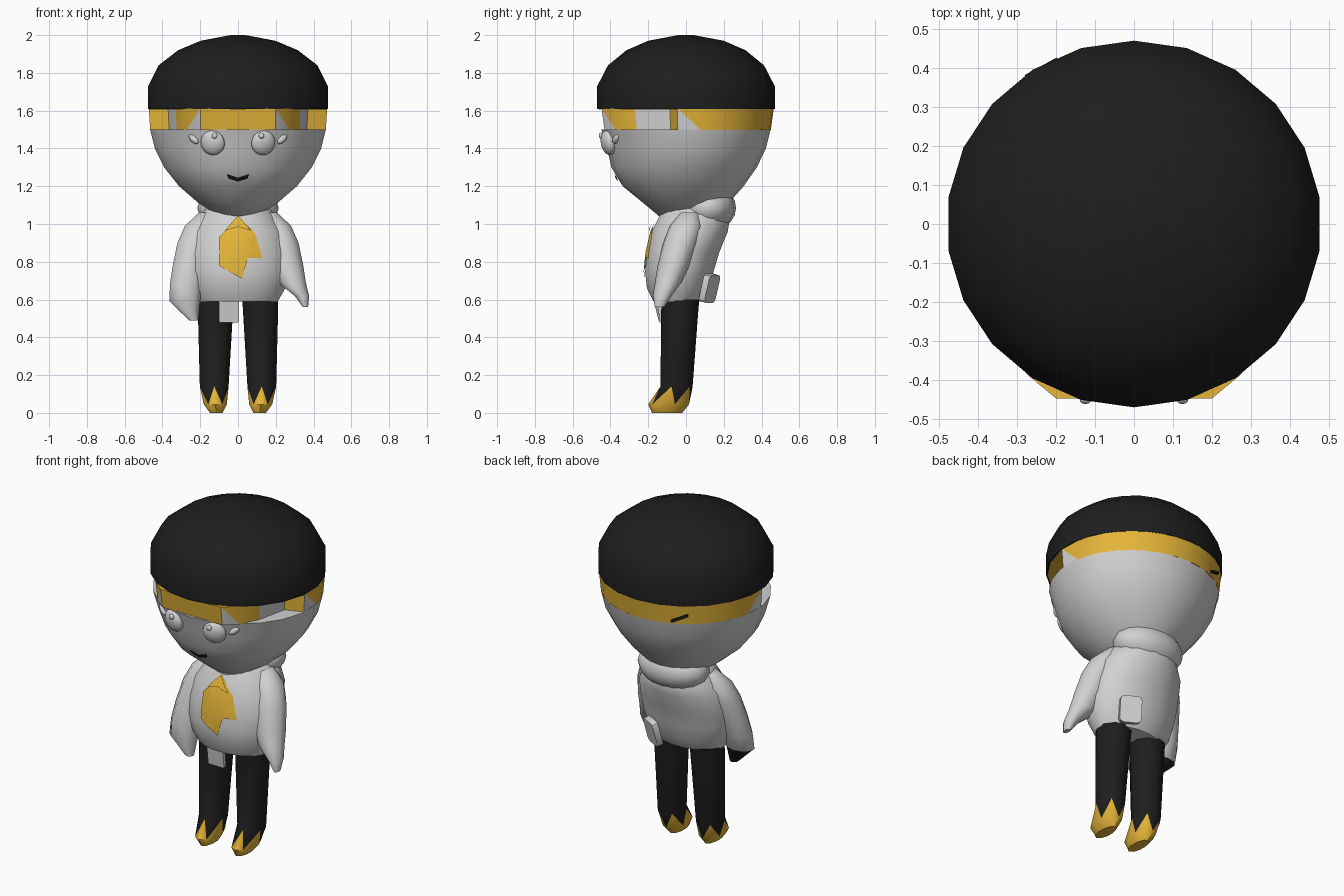
import bpy, bmesh, math
from mathutils import Vector
from mathutils.bvhtree import BVHTree

cube = bpy.data.objects.get("Cube")
if cube:
    bpy.data.objects.remove(cube)


def material(name, rgb):
    m = bpy.data.materials.new(name)
    m.use_nodes = True
    m.diffuse_color = (*rgb, 1)
    m.node_tree.nodes["Principled BSDF"].inputs["Base Color"].default_value = (*rgb, 1)
    return m


GREY = material("pale grey", (0.64, 0.64, 0.64))
BLACK = material("soft black", (0.013, 0.013, 0.013))
GOLD = material("gold", (0.78, 0.46, 0.04))


def finish(bm, name, mats, angle=50):
    bmesh.ops.recalc_face_normals(bm, faces=bm.faces[:])
    me = bpy.data.meshes.new(name)
    bm.to_mesh(me)
    bm.free()
    ob = bpy.data.objects.new(name, me)
    bpy.context.collection.objects.link(ob)
    for m in mats:
        me.materials.append(m)
    bpy.ops.object.select_all(action="DESELECT")
    ob.select_set(True)
    bpy.context.view_layer.objects.active = ob
    bpy.ops.object.shade_smooth_by_angle(angle=math.radians(angle))
    return ob


def loft(name, rings, mats, n=16, zigzag=None):
    """Skin ellipses (cx, cy, z, rx, ry); faces after band `zigzag` take material 1."""
    bm = bmesh.new()
    loops = []
    for cx, cy, z, rx, ry in rings:
        steps = [math.tau * (i + 0.5) / n for i in range(n)]
        loops.append([bm.verts.new((cx + rx * math.cos(a), cy + ry * math.sin(a), z)) for a in steps])
    for k, (up, low) in enumerate(zip(loops, loops[1:])):
        for i in range(n):
            j = (i + 1) % n
            if k == zigzag:
                # alternating triangles make the pointed shoe edge
                if i % 2:
                    bm.faces.new((up[i], up[j], low[j]))
                    bm.faces.new((up[i], low[j], low[i])).material_index = 1
                else:
                    bm.faces.new((up[i], up[j], low[i]))
                    bm.faces.new((up[j], low[j], low[i])).material_index = 1
            else:
                f = bm.faces.new((up[i], up[j], low[j], low[i]))
                f.material_index = int(zigzag is not None and k > zigzag)
    bm.faces.new(loops[0])
    bm.faces.new(loops[-1]).material_index = int(zigzag is not None)
    return finish(bm, name, mats)


def ball(name, loc, size, mat, segs=16, rot=(0, 0, 0)):
    bm = bmesh.new()
    bmesh.ops.create_uvsphere(bm, u_segments=segs, v_segments=segs // 2 + 2, radius=1)
    ob = finish(bm, name, [mat])
    ob.location, ob.scale, ob.rotation_euler = loc, size, rot


def box(name, loc, size, mat, rot, bevel):
    bm = bmesh.new()
    bmesh.ops.create_cube(bm, size=1)
    bmesh.ops.scale(bm, vec=size, verts=bm.verts)
    edges = [e for e in bm.edges if abs((e.verts[0].co - e.verts[1].co).y) > 0.01]
    bmesh.ops.bevel(bm, geom=edges, offset=bevel, segments=2, profile=0.5, affect="EDGES")
    ob = finish(bm, name, [mat], 30)
    ob.location, ob.rotation_euler = loc, rot


def decal(name, outline, target, mat, lift):
    """Flat outline in x and z, pressed on to the front of the target."""
    me = target.data
    tree = BVHTree.FromPolygons([v.co for v in me.vertices], [p.vertices[:] for p in me.polygons])
    bm = bmesh.new()
    bm.faces.new([bm.verts.new((x, -1, z)) for x, z in outline])
    bmesh.ops.triangulate(bm, faces=bm.faces[:])
    bmesh.ops.subdivide_edges(bm, edges=bm.edges[:], cuts=4, use_grid_fill=True)
    for v in bm.verts:
        hit = tree.ray_cast(v.co, Vector((0, 1, 0)))[0]
        if hit:
            v.co.y = hit.y - lift
    finish(bm, name, [mat])


# cap, with a gold lining showing over the temple recesses
loft("cap", [(0, 0, 2.0, 0.04, 0.04), (0, 0, 1.97, 0.2, 0.2), (0, 0, 1.92, 0.32, 0.315),
             (0, 0, 1.84, 0.425, 0.413), (0, 0, 1.73, 0.481, 0.47), (0, 0, 1.61, 0.481, 0.47)], [BLACK], 22)
loft("cap_lining", [(0, 0, 1.615, 0.472, 0.46), (0, 0, 1.606, 0.472, 0.46)], [GOLD], 22)

# head
head = loft("head", [(0, 0, 1.5, 0.47, 0.448), (0, 0.003, 1.4, 0.445, 0.42),
                     (0, -0.01, 1.3, 0.395, 0.385), (0, -0.015, 1.2, 0.315, 0.32),
                     (0, 0, 1.11, 0.21, 0.225), (0, 0, 1.04, 0.1, 0.14)], [GREY], 22)

# headband with a shallow recess at each temple
half = [(0.2, -0.447), (0.275, -0.385), (0.33, -0.27), (0.37, -0.085), (0.472, -0.045)]
half += [(0.476 * math.cos(a), 0.465 * math.sin(a)) for a in [math.pi * k / 18 for k in range(1, 9)]]
outline = half + [(0, 0.465)] + [(-x, y) for x, y in reversed(half)]
bm = bmesh.new()
top = [bm.verts.new((x, y, 1.612)) for x, y in outline]
low = [bm.verts.new((x * 0.985, y * 0.965, 1.498)) for x, y in outline]
count = len(outline)
for i in range(count):
    j = (i + 1) % count
    step = min(i, count - 2 - i)
    # a is nearer the brow than b on both sides
    a, b = (i, j) if i < count // 2 else (j, i)
    if step == 0 or step == 4:
        # grey lower triangles beside the brow and behind the temple
        bm.faces.new((top[a], top[b], low[b]))
        bm.faces.new((top[a], low[b], low[a])).material_index = 1
    else:
        # the side-facing recess floor is bare head
        bm.faces.new((top[a], top[b], low[b], low[a])).material_index = int(step == 2)
bm.faces.new(top)
finish(bm, "headband", [GOLD, GREY], 25)
# dark slit at the back of the headband
box("headband_slit", (-0.236, 0.398, 1.535), (0.1, 0.014, 0.014), BLACK, (0, 0.4, 0.5), 0.004)

# face
for side, s in (("left", 1), ("right", -1)):
    ball(side + "_eye", (s * 0.134, -0.412, 1.43), (0.066, 0.036, 0.066), GREY, rot=(0.2, 0, s * 0.3))
    ball(side + "_pupil", (s * 0.124, -0.45, 1.468), (0.016, 0.012, 0.016), GREY, 10)
    ball(side + "_lash", (s * 0.235, -0.37, 1.45), (0.036, 0.018, 0.018), GREY, 8, (0, -s * 0.7, s * 0.5))
decal("mouth", [(-0.06, 1.265), (0, 1.245), (0.06, 1.265), (0.05, 1.24), (0, 1.225), (-0.05, 1.24)],
      head, BLACK, 0.012)

# shirt body
torso = loft("shirt", [(0, 0.04, 1.12, 0.13, 0.14), (0, 0.05, 1.05, 0.2, 0.19),
                       (0, 0.02, 0.96, 0.26, 0.205), (0, -0.015, 0.85, 0.28, 0.195),
                       (0, -0.035, 0.75, 0.28, 0.185), (0, -0.04, 0.66, 0.255, 0.17),
                       (0, -0.045, 0.59, 0.215, 0.13)], [GREY])
ball("hood", (0, 0.115, 1.085), (0.215, 0.15, 0.125), GREY)

# arms
shoulder = [(0.16, 0.02, 1.06, 0.05, 0.05), (0.21, 0, 0.99, 0.075, 0.085),
            (0.235, -0.03, 0.9, 0.09, 0.09), (0.26, -0.065, 0.78, 0.09, 0.085)]
loft("left_arm", shoulder + [(0.285, -0.095, 0.69, 0.078, 0.07), (0.338, -0.125, 0.62, 0.04, 0.05),
                             (0.357, -0.14, 0.56, 0.015, 0.025)], [GREY], 10)
sleeve = loft("right_arm", [(-x, y, z, rx, ry) for x, y, z, rx, ry in shoulder]
              + [(-0.275, -0.09, 0.68, 0.09, 0.08), (-0.282, -0.11, 0.59, 0.085, 0.06),
                 (-0.235, -0.12, 0.49, 0.025, 0.025)], [GREY, BLACK], 10)
# dark inside of the hanging sleeve
for p in sleeve.data.polygons:
    if p.center.z < 0.59 and p.normal.y > 0:
        p.material_index = 1

# neckerchief and its knot
decal("neckerchief", [(0, 1.04), (-0.05, 0.98), (-0.1, 0.93), (-0.1, 0.78), (0.02, 0.71), (0.02, 0.82),
                      (0.13, 0.82), (0.09, 0.95)], torso, GOLD, 0.008)
decal("knot", [(0, 1.045), (-0.07, 0.965), (0, 0.985), (0.07, 0.965)], torso, GOLD, 0.022)

# shirt tail and back pouch
box("shirt_tail", (-0.047, -0.138, 0.555), (0.105, 0.02, 0.15), GREY, (0.12, 0, 0), 0.004)
box("back_pouch", (0.13, 0.125, 0.66), (0.12, 0.035, 0.15), GREY, (-0.25, 0, -0.5), 0.022)

# trouser legs running into pointed shoes
for side, s in (("left", 1), ("right", -1)):
    loft(side + "_leg", [(s * 0.118, -0.03, 0.6, 0.1, 0.1), (s * 0.12, -0.035, 0.5, 0.096, 0.097),
                         (s * 0.126, -0.05, 0.14, 0.08, 0.085), (s * 0.12, -0.092, 0.045, 0.064, 0.108),
                         (s * 0.115, -0.1, 0.0, 0.035, 0.08)], [BLACK, GOLD], 10, zigzag=2)
